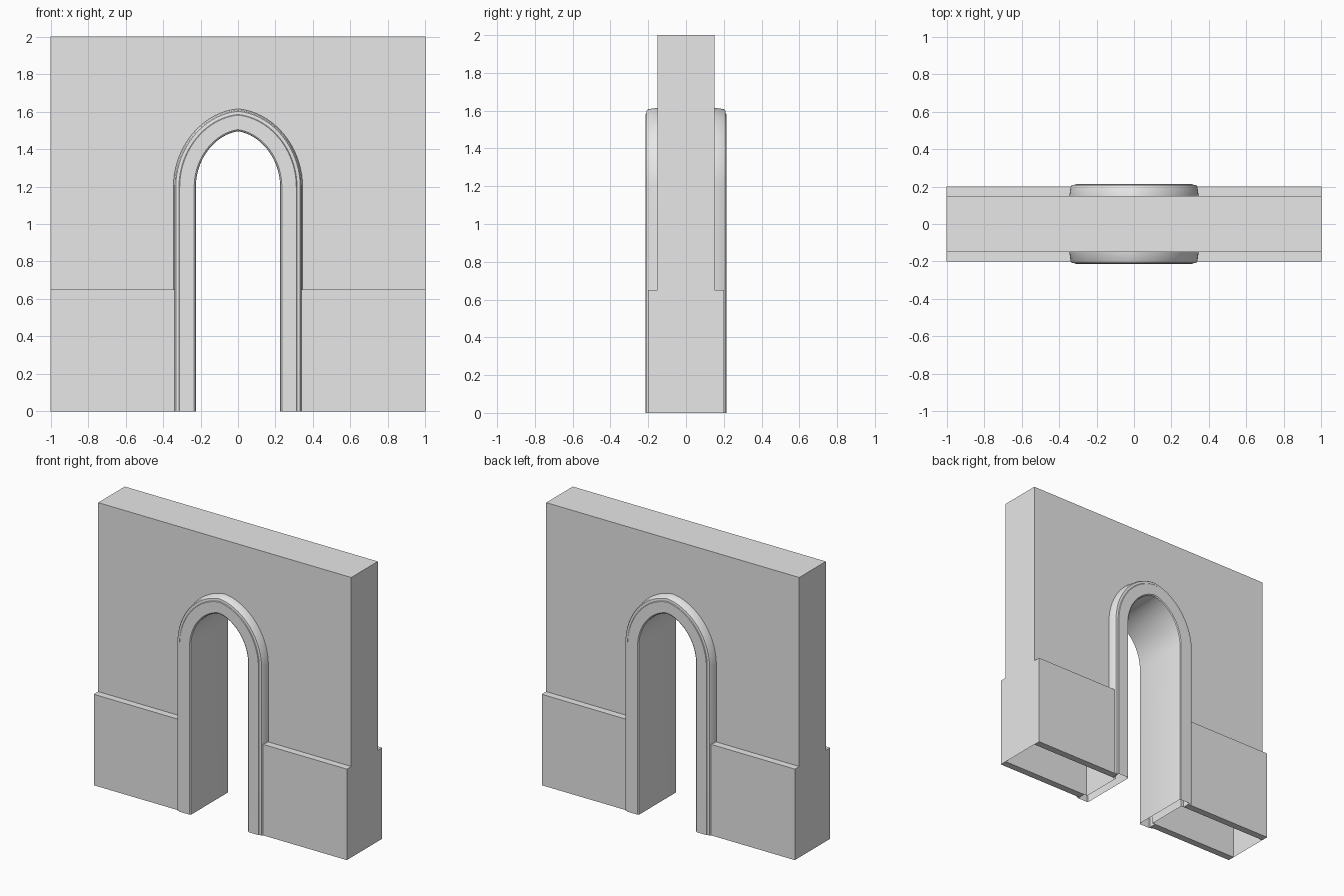
import bpy, bmesh, math

cube = bpy.data.objects.get("Cube")
if cube:
    bpy.data.objects.remove(cube, do_unlink=True)

HALF, RISE, TIP, SPRING = 0.225, 0.262, 0.033, 1.2   # arch opening
WALL_Y, PLINTH_Y, PLINTH_Z = 0.15, 0.20, 0.65
STEPS = 18

grey = bpy.data.materials.new("plain_grey")
grey.use_nodes = True
colour = (0.8, 0.8, 0.8, 1)
grey.diffuse_color = colour
grey.node_tree.nodes["Principled BSDF"].inputs["Base Color"].default_value = colour


def finish(bm, name, smooth=False):
    bmesh.ops.recalc_face_normals(bm, faces=bm.faces[:])
    mesh = bpy.data.meshes.new(name)
    bm.to_mesh(mesh)
    bm.free()
    mesh.materials.append(grey)
    obj = bpy.data.objects.new(name, mesh)
    bpy.context.collection.objects.link(obj)
    if smooth:
        bpy.ops.object.select_all(action='DESELECT')
        obj.select_set(True)
        bpy.context.view_layer.objects.active = obj
        bpy.ops.object.shade_smooth_by_angle(angle=math.radians(30))
    return obj


def arch(offset):
    """Arch line from left foot to right foot, pushed outward by offset."""
    half = [(HALF + offset, 0)]
    for i in range(STEPS + 1):
        t = math.pi / 2 * i / STEPS
        x, z = HALF * math.cos(t), RISE * math.sin(t)
        nx, nz = RISE * math.cos(t), HALF * math.sin(t)
        n = math.hypot(nx, nz)
        z += TIP * (1 - math.cos(t))
        half.append((x + offset * nx / n, SPRING + z + offset * nz / n))
    half[-1] = (0, half[-1][1])
    return half + [(-x, z) for x, z in reversed(half[:-1])]


# Wall shell with arched notch, open underneath
bm = bmesh.new()
outline = [(-1, 0), (-1, 2), (1, 2), (1, 0)] + arch(0.065)
front, back = [[bm.verts.new((x, y, z)) for x, z in outline]
               for y in (-WALL_Y, WALL_Y)]
bm.faces.new(front)
bm.faces.new(back)
for i in range(len(outline)):
    j = (i + 1) % len(outline)
    if outline[i][1] + outline[j][1] > 0:
        bm.faces.new((front[i], front[j], back[j], back[i]))
finish(bm, "wall")

# Plinth slabs on both faces, either side of the opening
for side, sx in (("left", 1), ("right", -1)):
    for face, sy in (("front", -1), ("back", 1)):
        bm = bmesh.new()
        bmesh.ops.create_cube(bm, size=1)
        for v in bm.verts:
            v.co.x = sx * (1 if v.co.x > 0 else 0.31)
            v.co.y = sy * (PLINTH_Y if v.co.y > 0 else WALL_Y)
            v.co.z = PLINTH_Z if v.co.z > 0 else 0
        finish(bm, f"{face}_{side}_plinth")

# Moulded arch surround: offset from opening and depth, swept along the arch
half_profile = [(0.06, 0.15), (0.12, 0.15), (0.113, 0.2), (0.107, 0.208),
                (0.09, 0.21), (0.086, 0.214), (0.009, 0.214), (0.002, 0.209), (0, 0.2)]
profile = half_profile + [(o, -y) for o, y in reversed(half_profile)]
bm = bmesh.new()
strips = [[bm.verts.new((x, y, z)) for x, z in arch(o)] for o, y in profile]
for a, b in zip(strips, strips[1:] + strips[:1]):
    for i in range(len(a) - 1):
        bm.faces.new((a[i], a[i + 1], b[i + 1], b[i]))
finish(bm, "arch_surround", smooth=True)
